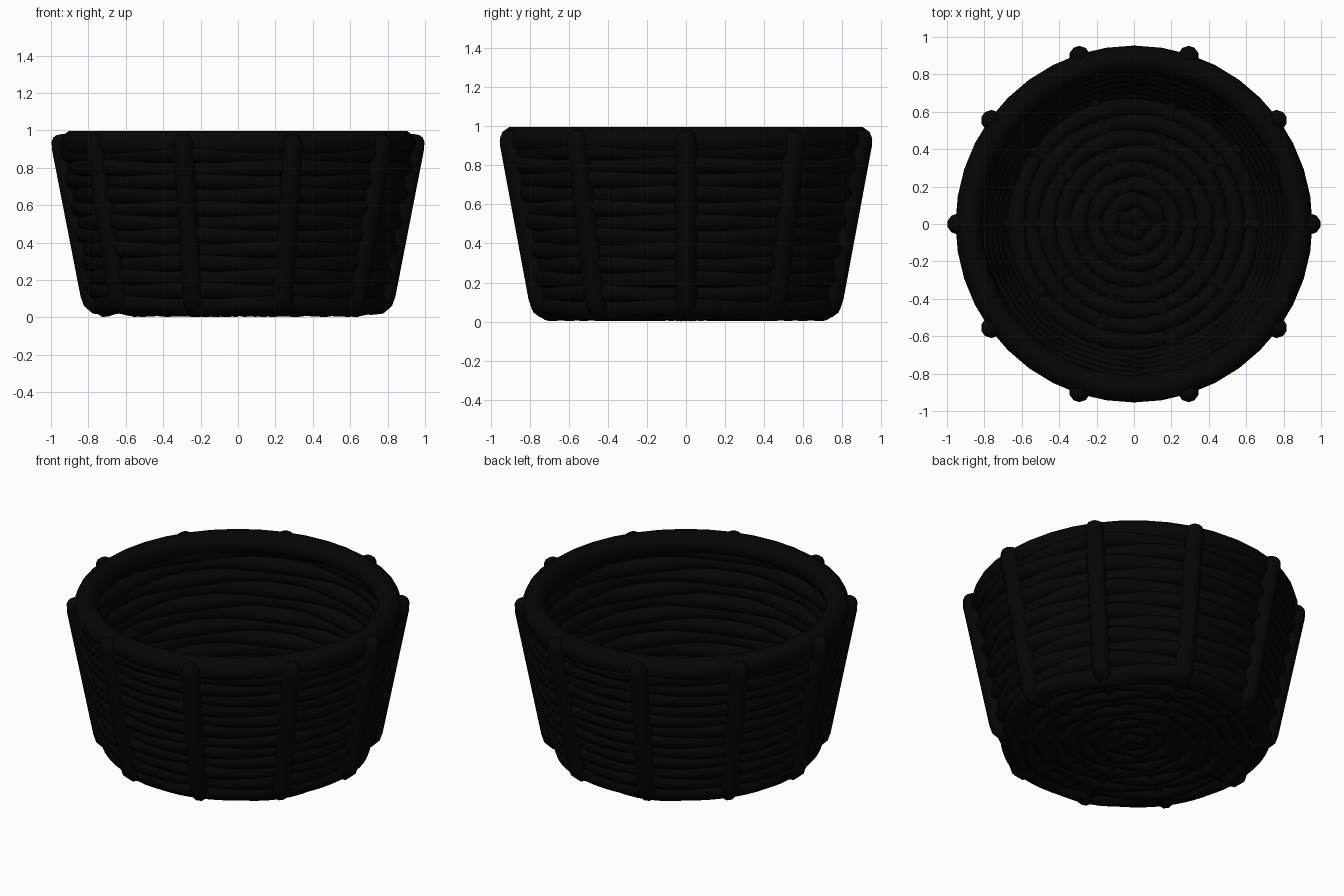
import bpy
from math import sin, cos, pi, radians

if "Cube" in bpy.data.objects:
    bpy.data.objects.remove(bpy.data.objects["Cube"])

STAKES = 10

mat = bpy.data.materials.new("black_wicker")
mat.diffuse_color = (0.0015, 0.0015, 0.0015, 1)
mat.use_nodes = True
mat.node_tree.nodes["Principled BSDF"].inputs["Base Color"].default_value = mat.diffuse_color


def tube(name, paths, radius, closed):
    """Sweep a round section along paths of (x, y, z, radius factor), as one mesh."""
    cu = bpy.data.curves.new(name, 'CURVE')
    cu.dimensions = '3D'
    cu.bevel_depth = radius
    cu.bevel_resolution = 3
    cu.use_fill_caps = True
    for pts in paths:
        sp = cu.splines.new('POLY')
        sp.points.add(len(pts) - 1)
        for p, (x, y, z, f) in zip(sp.points, pts):
            p.co = (x, y, z, 1)
            p.radius = f
        sp.use_cyclic_u = closed
    ob = bpy.data.objects.new(name, cu)
    bpy.context.collection.objects.link(ob)
    bpy.ops.object.select_all(action='DESELECT')
    ob.select_set(True)
    bpy.context.view_layer.objects.active = ob
    bpy.ops.object.convert(target='MESH')
    ob = bpy.context.object
    ob.data.materials.clear()
    ob.data.materials.append(mat)
    bpy.ops.object.shade_smooth_by_angle(angle=radians(60))
    return ob


def ring(r, z, n, dr=0.0, dz=0.0, phase=0.0):
    """Closed circular path, rippling in and out (dr) or up and down (dz) past the stakes."""
    pts = []
    for i in range(n):
        a = 2 * pi * i / n
        w = cos(a * STAKES / 2 + phase)
        q = r + dr * w
        pts.append((q * cos(a), q * sin(a), z + dz * w, 1))
    return pts


# Thick rolled rim
tube("rim", [ring(0.882, 0.928, 40)], 0.072, True)

# Woven wall rows, alternate rows rippling the opposite way
rows = 12
wall = []
for k in range(rows):
    z = 0.075 + 0.8 * k / (rows - 1)
    wall.append(ring(0.735 + 0.19 * (z - 0.075), z, 80, dr=0.013, dz=0.005, phase=pi * k))
tube("wall_weave", wall, 0.053, True)

# Woven floor rings
floor = [ring(0.045 + 0.0835 * k, 0.064, 60, dz=0.012, phase=pi * k) for k in range(9)]
tube("floor_weave", floor, 0.051, True)

# Upright stakes: rounded top, straight side, bend under into the floor
profile = [(0.953, 0.978, 0.35), (0.951, 0.968, 0.7), (0.948, 0.945, 0.92),
           (0.942, 0.905, 1), (0.79, 0.125, 1), (0.779, 0.09, 1),
           (0.755, 0.068, 0.98), (0.71, 0.064, 0.95), (0.62, 0.064, 0.8), (0.02, 0.064, 0.6)]
stakes = []
for i in range(STAKES):
    a = 2 * pi * i / STAKES
    stakes.append([(r * cos(a), r * sin(a), z, f) for r, z, f in profile])
tube("stakes", stakes, 0.056, False)
